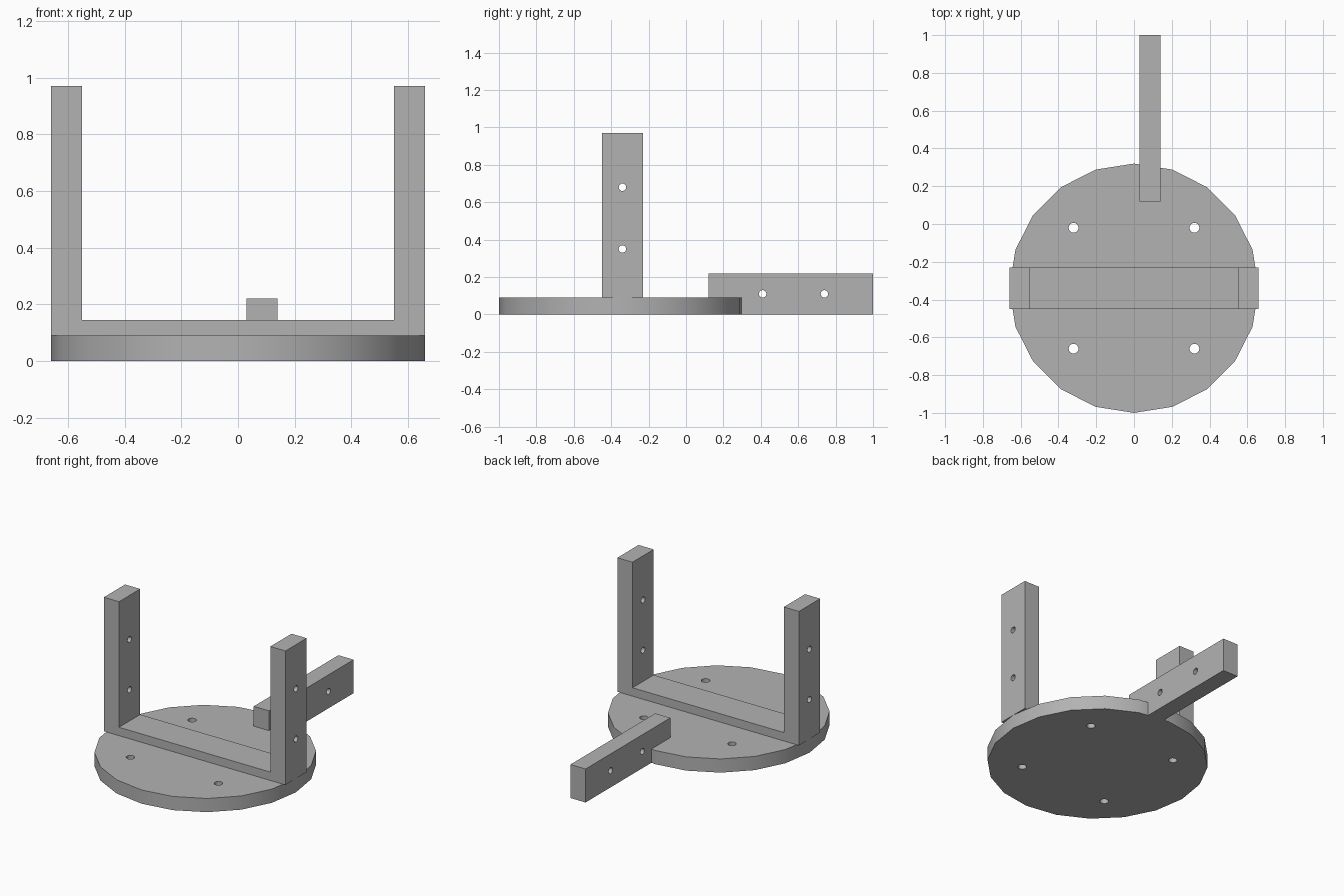
import bpy, bmesh
from math import pi, radians
from mathutils import Matrix, Vector

cube = bpy.data.objects.get("Cube")
if cube:
    bpy.data.objects.remove(cube, do_unlink=True)

grey = bpy.data.materials.new("plain grey")
grey.use_nodes = True
color = (0.448, 0.448, 0.448, 1)
grey.diffuse_color = color
grey.node_tree.nodes["Principled BSDF"].inputs["Base Color"].default_value = color

CENTRE_Y = -0.34
RADIUS = 0.66
PLATE_TOP = 0.09


def finish(name, bm):
    bmesh.ops.recalc_face_normals(bm, faces=bm.faces)
    mesh = bpy.data.meshes.new(name)
    bm.to_mesh(mesh)
    bm.free()
    mesh.materials.append(grey)
    obj = bpy.data.objects.new(name, mesh)
    bpy.context.collection.objects.link(obj)
    return obj


def add_cylinder(bm, centre, radius, depth, sides, axis="Z"):
    turn = Matrix.Rotation(pi / 2, 4, "Y") if axis == "X" else Matrix()
    bmesh.ops.create_cone(bm, cap_ends=True, segments=sides, radius1=radius,
                          radius2=radius, depth=depth,
                          matrix=Matrix.Translation(centre) @ turn)


def box(name, low, high):
    bm = bmesh.new()
    low, high = Vector(low), Vector(high)
    bmesh.ops.create_cube(bm, size=1, matrix=Matrix.Translation((low + high) / 2)
                          @ Matrix.Diagonal((*(high - low), 1)))
    return finish(name, bm)


def hole_pins(centres, radius, depth, axis):
    bm = bmesh.new()
    for centre in centres:
        add_cylinder(bm, centre, radius, depth, 16, axis)
    return finish("hole_pins", bm)


def combine(obj, other, operation):
    """Apply a boolean and discard the helper."""
    mod = obj.modifiers.new("boolean", "BOOLEAN")
    mod.operation = operation
    mod.solver = "EXACT"
    mod.object = other
    other.hide_render = True
    bpy.context.view_layer.objects.active = obj
    bpy.ops.object.modifier_apply(modifier=mod.name)
    bpy.data.objects.remove(other, do_unlink=True)


# Round base plate, with the rear arm fused into its rim
bm = bmesh.new()
add_cylinder(bm, (0, CENTRE_Y, PLATE_TOP / 2), RADIUS, PLATE_TOP, 20)
base = finish("base_plate_with_arm", bm)
combine(base, box("rear_arm", (0.03, 0.12, 0), (0.14, 1, 0.22)), "UNION")

# Four screw holes in the plate, two cross holes in the arm
plate_holes = [(x, CENTRE_Y + y, PLATE_TOP / 2)
               for x in (-0.32, 0.32) for y in (-0.32, 0.32)]
combine(base, hole_pins(plate_holes, 0.026, 0.4, "Z"), "DIFFERENCE")
arm_holes = [(0.085, y, 0.11) for y in (0.41, 0.74)]
combine(base, hole_pins(arm_holes, 0.02, 0.4, "X"), "DIFFERENCE")

# U-shaped bracket: a profile extruded along y
half = [(0.66, PLATE_TOP), (0.66, 0.97), (0.55, 0.97), (0.55, 0.145)]
profile = half + [(-x, z) for x, z in reversed(half)]
bm = bmesh.new()
face = bm.faces.new([bm.verts.new((x, CENTRE_Y - 0.11, z)) for x, z in profile])
swept = bmesh.ops.extrude_face_region(bm, geom=[face])["geom"]
bmesh.ops.translate(bm, vec=(0, 0.22, 0),
                    verts=[v for v in swept if isinstance(v, bmesh.types.BMVert)])
bracket = finish("u_bracket", bm)

# Two cross holes through both uprights
bracket_holes = [(0, CENTRE_Y, z) for z in (0.35, 0.68)]
combine(bracket, hole_pins(bracket_holes, 0.02, 2, "X"), "DIFFERENCE")

# Smooth rim and holes, sharp corners
for obj in (base, bracket):
    bpy.ops.object.select_all(action="DESELECT")
    obj.select_set(True)
    bpy.context.view_layer.objects.active = obj
    bpy.ops.object.shade_smooth_by_angle(angle=radians(30))
